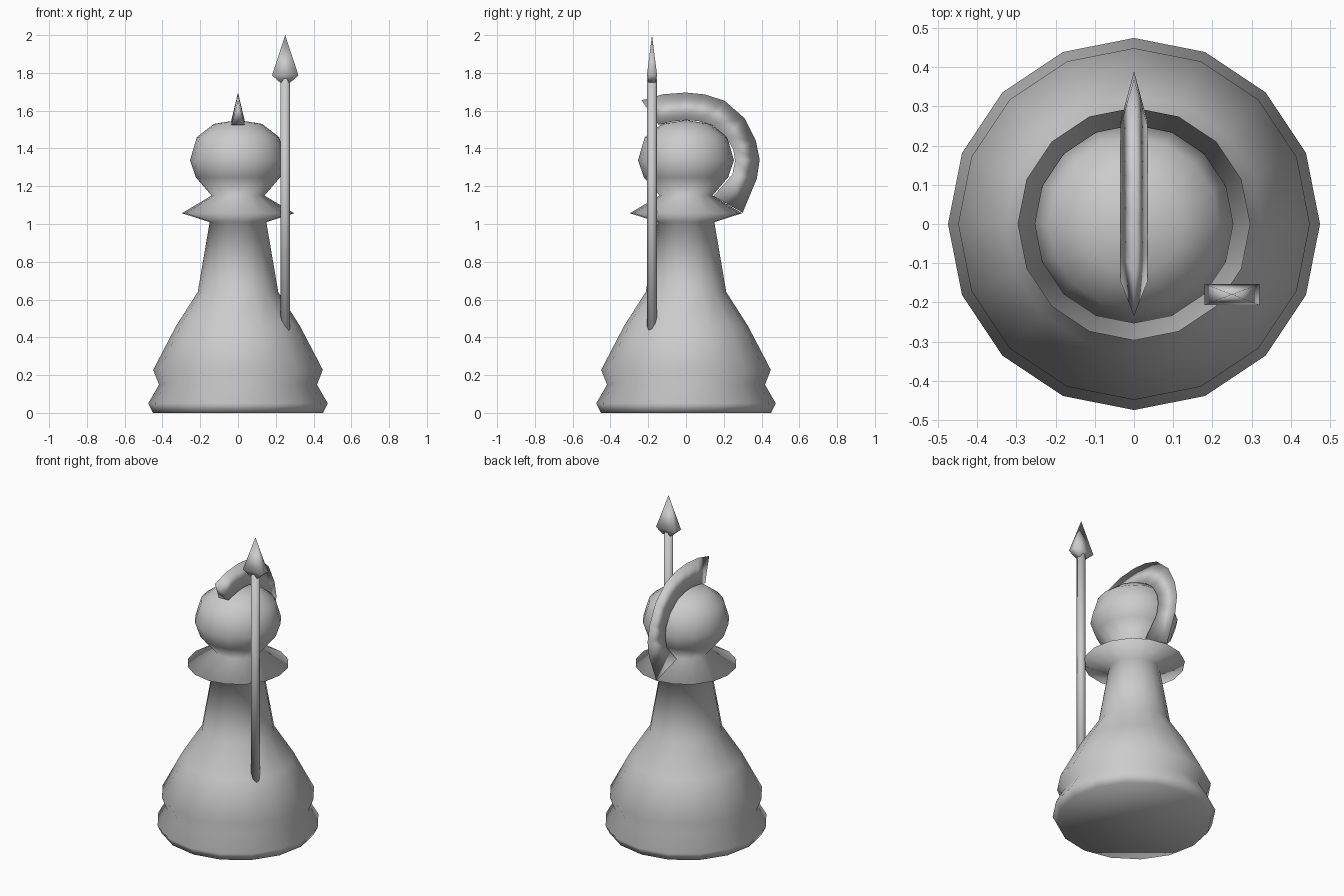
import bpy
from math import sin, cos, pi

if "Cube" in bpy.data.objects:
    bpy.data.objects.remove(bpy.data.objects["Cube"])


def make(name, verts, faces):
    mesh = bpy.data.meshes.new(name)
    mesh.from_pydata(verts, [], faces)
    mesh.polygons.foreach_set("use_smooth", [True] * len(mesh.polygons))
    obj = bpy.data.objects.new(name, mesh)
    bpy.context.collection.objects.link(obj)
    return obj


def bridge(rings, n):
    """Quads joining consecutive rings of n points."""
    return [(r * n + i, r * n + (i + 1) % n, (r + 1) * n + (i + 1) % n, (r + 1) * n + i)
            for r in range(rings - 1) for i in range(n)]


def lathe(name, profile, apex, n, cx=0, cy=0):
    """Spin (radius, z) points; flat cap below, optional pointed top."""
    verts = [(cx + r * cos(2 * pi * i / n), cy + r * sin(2 * pi * i / n), z)
             for r, z in profile for i in range(n)]
    faces = bridge(len(profile), n) + [tuple(reversed(range(n)))]
    last = (len(profile) - 1) * n
    if apex is None:
        faces.append(tuple(range(last, last + n)))
    else:
        verts.append((cx, cy, apex))
        faces += [(last + i, last + (i + 1) % n, len(verts) - 1) for i in range(n)]
    return make(name, verts, faces)


# Pawn body: base, skirt, collar and round head
lathe("pawn_body", [
    (0.45, 0.0), (0.475, 0.05), (0.418, 0.15), (0.449, 0.228), (0.328, 0.46),
    (0.213, 0.64), (0.15, 1.01), (0.297, 1.057), (0.14, 1.15), (0.223, 1.247),
    (0.254, 1.337), (0.218, 1.46), (0.127, 1.53)], 1.55, 16)

# Helmet crest: triangular section swept over the head, ridge outside
outer = [(-0.235, 1.655), (-0.12, 1.687), (0.0, 1.696), (0.1, 1.686), (0.205, 1.652),
         (0.31, 1.56), (0.37, 1.44), (0.39, 1.34), (0.375, 1.24), (0.30, 1.06)]
inner = [(-0.145, 1.525), (-0.075, 1.542), (0.0, 1.55), (0.065, 1.545), (0.135, 1.525),
         (0.21, 1.465), (0.25, 1.395), (0.26, 1.335), (0.245, 1.26), (0.145, 1.147)]
verts = []
for (yo, zo), (yi, zi) in zip(outer, inner):
    verts += [(0, yo, zo), (-0.035, yi, zi), (0.035, yi, zi)]
k = len(verts)
make("helmet_crest", verts, bridge(len(outer), 3) + [(2, 1, 0), (k - 3, k - 2, k - 1)])

# Spear shaft, sunk into the skirt
SX, SY = 0.25, -0.18
lathe("spear_shaft", [(0.026, 0.43), (0.026, 1.77)], None, 8, SX, SY)

# Spear tip: flat four-sided blade
corners = [(-1, -1), (1, -1), (1, 1), (-1, 1)]
tip = [(SX + sx * w, SY + sy * d, z)
       for w, d, z in [(0.028, 0.018, 1.75), (0.07, 0.027, 1.787)] for sx, sy in corners]
tip.append((SX, SY, 2.0))
make("spear_tip", tip, bridge(2, 4) + [(3, 2, 1, 0)]
     + [(4 + i, 4 + (i + 1) % 4, 8) for i in range(4)])
